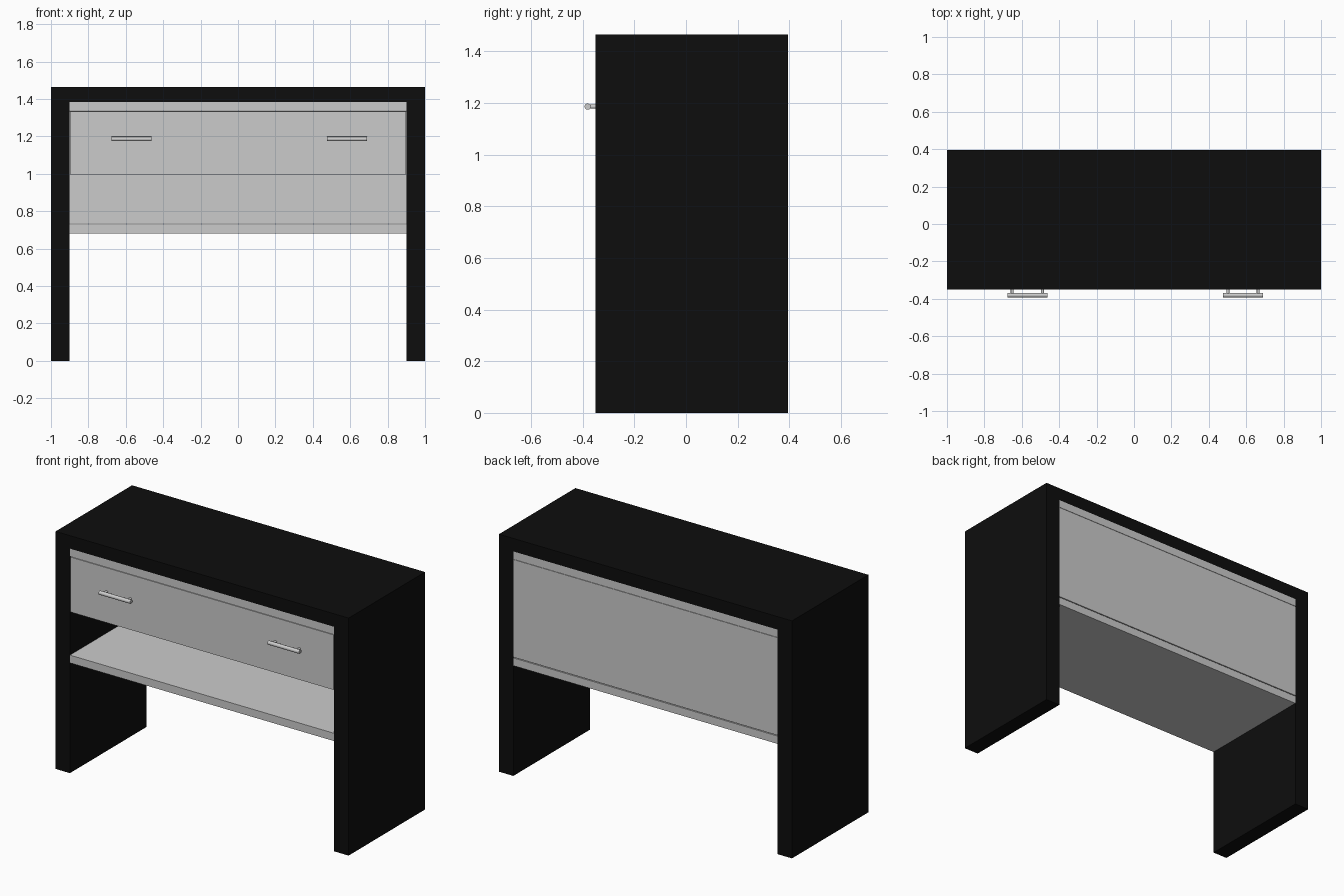
import bpy
import math

if "Cube" in bpy.data.objects:
    bpy.data.objects.remove(bpy.data.objects["Cube"])

black = bpy.data.materials.new("black_lacquer")
black.diffuse_color = (0.004, 0.004, 0.004, 1)
black.use_nodes = True
black.node_tree.nodes["Principled BSDF"].inputs["Base Color"].default_value = black.diffuse_color

FRONT, BACK = -0.35, 0.395


def box(name, x, y, z, mat=None):
    """Box from (min, max) ranges on each axis."""
    bpy.ops.mesh.primitive_cube_add(size=1, location=[sum(r) / 2 for r in (x, y, z)])
    o = bpy.context.object
    o.name = name
    o.scale = [r[1] - r[0] for r in (x, y, z)]
    bpy.ops.object.transform_apply(location=False, rotation=False, scale=True)
    if mat:
        o.data.materials.append(mat)
    return o


def rod(name, loc, radius, length, rot):
    bpy.ops.mesh.primitive_cylinder_add(vertices=24, radius=radius, depth=length,
                                        location=loc, rotation=rot)
    bpy.context.object.name = name
    bpy.ops.object.shade_smooth_by_angle(angle=math.radians(40))


# Black outer frame: top slab and two full-depth side panels
box("table_top", (-1, 1), (FRONT, BACK), (1.385, 1.465), black)
for side, x in (("left", (-1, -0.902)), ("right", (0.902, 1))):
    box(side + "_side_panel", x, (FRONT, BACK), (0, 1.385), black)

# Grey inner carcass
box("upper_rail", (-0.902, 0.902), (FRONT, BACK), (1.337, 1.385))
box("lower_shelf", (-0.902, 0.902), (FRONT, BACK), (0.68, 0.728))
box("back_panel", (-0.902, 0.902), (BACK - 0.03, BACK), (0.733, 1.335))

# Wide drawer, set between the side panels
box("drawer", (-0.897, 0.897), (FRONT, BACK - 0.03), (0.995, 1.334))

# Bar handles on two posts each
for side, cx in (("left", -0.57), ("right", 0.583)):
    rod(side + "_handle_bar", (cx, -0.381, 1.186), 0.012, 0.215, (0, math.pi / 2, 0))
    for i, dx in enumerate((-0.081, 0.081)):
        rod(f"{side}_handle_post_{i + 1}", (cx + dx, -0.363, 1.186), 0.008, 0.036,
            (math.pi / 2, 0, 0))
